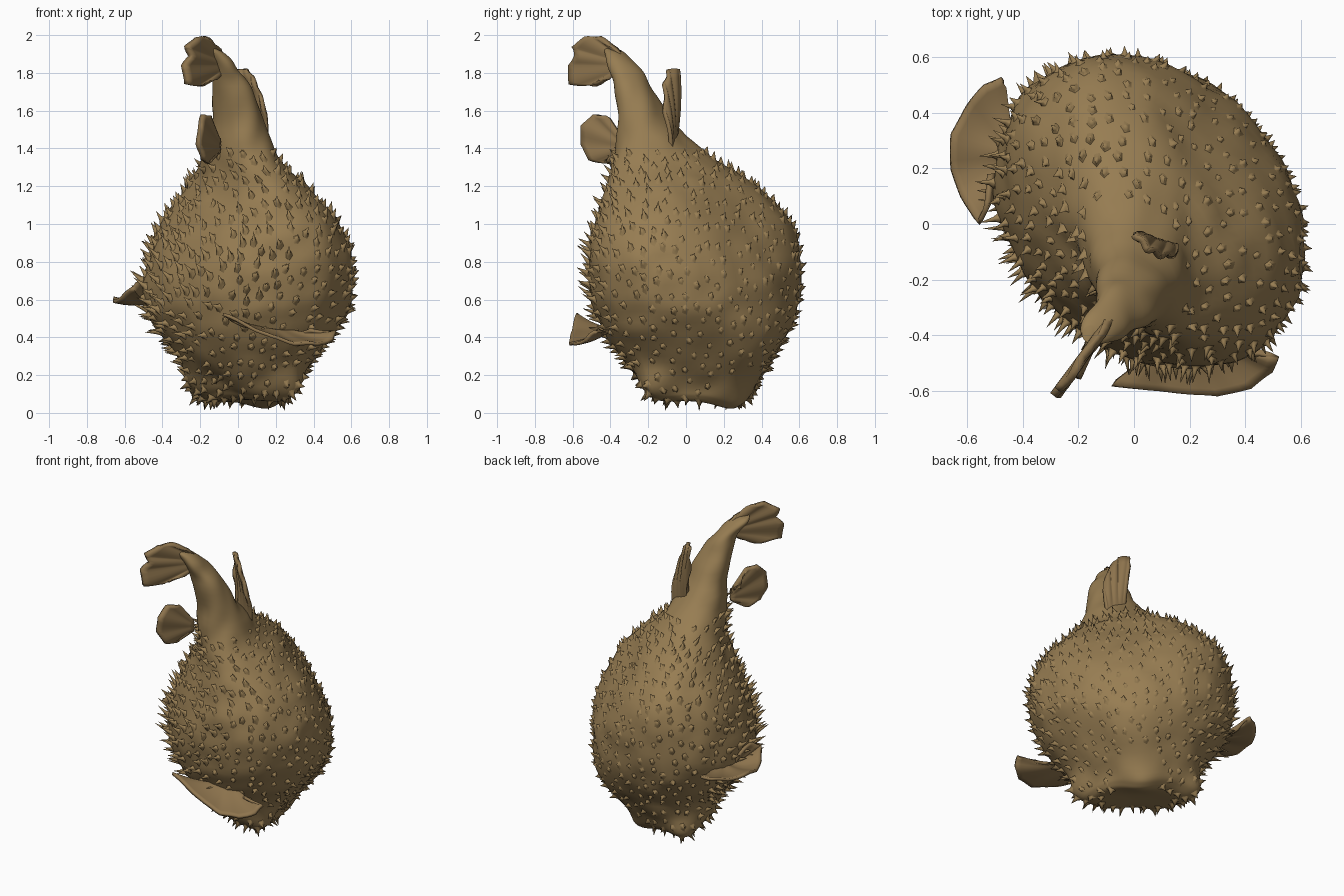
import bpy, bmesh, math, random
from mathutils import Vector, noise

if "Cube" in bpy.data.objects:
    bpy.data.objects.remove(bpy.data.objects["Cube"])

random.seed(4)

def material(name, rgb):
    m = bpy.data.materials.new(name)
    m.diffuse_color = (*rgb, 1)
    m.use_nodes = True
    m.node_tree.nodes["Principled BSDF"].inputs["Base Color"].default_value = m.diffuse_color
    return m

SKIN = material("skin", (0.31, 0.205, 0.085))
FIN = material("fin_skin", (0.27, 0.175, 0.075))

def make_object(name, verts, faces, mat, angle=60):
    me = bpy.data.meshes.new(name)
    me.from_pydata([tuple(v) for v in verts], [], faces)
    bm = bmesh.new()
    bm.from_mesh(me)
    bmesh.ops.recalc_face_normals(bm, faces=bm.faces)
    bm.to_mesh(me)
    bm.free()
    ob = bpy.data.objects.new(name, me)
    bpy.context.collection.objects.link(ob)
    me.materials.append(mat)
    bpy.context.view_layer.objects.active = ob
    ob.select_set(True)
    bpy.ops.object.shade_smooth_by_angle(angle=math.radians(angle))
    ob.select_set(False)
    return ob

# Body sections from snout to tail: z, x min, x max, y min, y max, diagonal skew
SECTIONS = [
    (.07, .05, .10, .06, .12, .4), (.065, -.15, .23, -.11, .26, .4),
    (.09, -.21, .27, -.17, .32, .4), (.14, -.25, .30, -.22, .37, .35),
    (.30, -.32, .41, -.35, .46, .2), (.45, -.43, .53, -.45, .55, .18),
    (.60, -.50, .60, -.50, .60, .2), (.80, -.48, .61, -.52, .61, .25),
    (1.0, -.41, .54, -.48, .56, .33), (1.2, -.27, .37, -.42, .39, .36),
    (1.33, -.20, .23, -.38, .18, .3), (1.5, -.15, .15, -.36, -.03, .22),
    (1.7, -.14, .08, -.37, -.17, .2), (1.82, -.14, .0, -.41, -.24, .2),
    (1.9, -.19, -.07, -.44, -.32, .2), (1.93, -.19, -.12, -.44, -.37, .2)]
LAST = len(SECTIONS) - 1

# Swellings and hollows: centre, push, radius
BUMPS = [((.17, .27, .08), (.02, .03, -.06), .13),      # mouth
         ((-.10, -.12, .08), (.02, .02, .03), .12),     # forehead, pulled in
         ((.26, -.16, .14), (.04, -.04, -.03), .09),    # eyes
         ((-.17, .27, .14), (-.04, .04, -.03), .09),
         ((.34, .38, .30), (.05, .05, -.03), .24),      # low, full belly
         ((.32, .34, 1.05), (-.05, -.05, 0), .30)]      # flatter upper belly

def section(a):
    i = min(int(a), LAST - 1)
    f = a - i
    p = [SECTIONS[max(0, min(LAST, i + k))] for k in (-1, 0, 1, 2)]
    return [.5 * (2 * b + (c - a0) * f + (2 * a0 - 5 * b + 4 * c - d) * f * f
                  + (3 * b - a0 - 3 * c + d) * f ** 3) for a0, b, c, d in zip(*p)]

def surface(a, t):
    z, x0, x1, y0, y1, skew = section(a)
    p = Vector(((x0 + x1) / 2 + (x1 - x0) / 2 * math.cos(t + skew / 2),
                (y0 + y1) / 2 + (y1 - y0) / 2 * math.sin(t - skew / 2), z))
    for c, push, r in BUMPS:
        p += Vector(push) * math.exp(-((p - Vector(c)).length / r) ** 2)
    out = Vector((math.cos(t), math.sin(t), 0))
    return p + out * noise.noise(p * 8) * .018 * min(1, a / 3)

# Body
RINGS, SEGS = 76, 72
verts = [surface(LAST * r / (RINGS - 1), 2 * math.pi * s / SEGS)
         for r in range(RINGS) for s in range(SEGS)]
faces = [(r * SEGS + s, r * SEGS + (s + 1) % SEGS,
          (r + 1) * SEGS + (s + 1) % SEGS, (r + 1) * SEGS + s)
         for r in range(RINGS - 1) for s in range(SEGS)]
faces += [tuple(range(SEGS)), tuple(range((RINGS - 1) * SEGS, RINGS * SEGS))]
make_object("body", verts, faces, SKIN)

# Spines: scattered low thorns, leaning to the tail, longer on the back than the belly
verts, faces, placed = [], [], []
for _ in range(7000):
    a, t = random.uniform(.9, 10.3), random.uniform(0, 2 * math.pi)
    p = surface(a, t)
    near_mouth = (p - Vector((.22, .30, .06))).length < .19
    if near_mouth or any((p - q).length_squared < .0034 for q in placed):
        continue
    placed.append(p)
    along = (surface(a + .05, t) - surface(a - .05, t)).normalized()
    around = (surface(a, t + .03) - surface(a, t - .03)).normalized()
    normal = around.cross(along).normalized()
    belly = max(0, normal.dot(Vector((.68, .73, 0))))
    size = random.uniform(.035, .06) * (1 - .5 * belly)
    if normal.dot(Vector((-.75, -.65, 0))) > .5 and .4 < p.z < .9:
        size *= 1.4
    lean = .75 if p.z > .2 else .1
    tip = (normal + along * lean + around * random.uniform(-.35, .35)) * size * .9
    k = len(verts)
    for grow, lift in ((1, -.05), (.45, .25)):
        for i in range(5):
            q = 2 * math.pi * i / 5
            verts.append(p + around * math.cos(q) * .024 * grow
                         + along * math.sin(q) * .034 * grow + tip * lift - normal * .003)
    verts.append(p + tip)
    for i in range(5):
        j = (i + 1) % 5
        faces += [(k + i, k + j, k + 5 + j, k + 5 + i), (k + 5 + i, k + 5 + j, k + 10)]
make_object("spines", verts, faces, SKIN, 100)

def along_line(pts, f):
    f *= len(pts) - 1
    i = min(int(f), len(pts) - 2)
    return Vector(pts[i]).lerp(Vector(pts[i + 1]), f - i)

def fin(name, root, edge, bow=(0, 0, 0), thick=.018, ribs=32, rows=8):
    """Rippled web stretched between a root line and an outer edge line."""
    normal = (Vector(edge[-1]) - Vector(edge[0])).cross(
        along_line(edge, .5) - along_line(root, .5)).normalized()
    verts = []
    for i in range(ribs + 1):
        a, b = along_line(root, i / ribs), along_line(edge, i / ribs)
        for j in range(rows + 1):
            f = j / rows
            verts.append(a.lerp(b, f) + Vector(bow) * math.sin(math.pi * f)
                         + normal * .006 * f * math.sin(i * math.pi / 3.5))
    n = rows + 1
    faces = [(i * n + j, i * n + j + 1, (i + 1) * n + j + 1, (i + 1) * n + j)
             for i in range(ribs) for j in range(rows)]
    ob = make_object(name, verts, faces, FIN)
    mod = ob.modifiers.new("thickness", 'SOLIDIFY')
    mod.thickness, mod.offset = thick, 0

# Tail fin
tail = [(-.40, 1.77), (-.50, 1.73), (-.61, 1.74), (-.62, 1.84), (-.58, 1.89),
        (-.60, 1.94), (-.53, 1.99), (-.46, 1.99), (-.37, 1.93)]
fin("tail_fin", [(-.09, -.36, 1.80), (-.09, -.34, 1.90)],
    [(-.06 + (y + .32) * .75, y, z) for y, z in tail], thick=.03)

# Round fin low on the tail stalk
disc = [(-.39, 1.37), (-.43, 1.32), (-.51, 1.34), (-.555, 1.42), (-.55, 1.52),
        (-.49, 1.58), (-.42, 1.57), (-.38, 1.50), (-.38, 1.45)]
fin("round_fin", [(-.10, -.33, 1.38), (-.10, -.33, 1.45)],
    [(-.13 + (y + .36) * .4, y, z) for y, z in disc], thick=.025)

# Upright fin on the other side of the stalk
fin("upright_fin", [(.02, -.06, 1.42), (.08, -.06, 1.42), (.15, -.08, 1.40)],
    [(.01, -.06, 1.65), (.0, -.035, 1.82), (.05, -.09, 1.82), (.10, -.115, 1.74),
     (.15, -.115, 1.58)], bow=(.01, .01, 0), thick=.022)

# Side fins
fin("left_side_fin",
    [(-.46, .18, .56), (-.46, .25, .60), (-.44, .32, .60)],
    [(-.52, .18, .66), (-.53, .06, .70), (-.56, .0, .66), (-.62, .09, .61), (-.66, .20, .59),
     (-.66, .32, .61), (-.60, .43, .60), (-.54, .50, .62), (-.47, .53, .63), (-.47, .42, .58)],
    bow=(0, 0, -.015))
fin("right_side_fin",
    [(.10, -.43, .45), (.20, -.42, .44), (.30, -.40, .43)],
    [(.0, -.53, .48), (-.08, -.58, .52), (.06, -.60, .46), (.18, -.61, .40), (.30, -.62, .37),
     (.42, -.59, .36), (.50, -.53, .39), (.52, -.48, .43), (.38, -.47, .44)],
    bow=(0, 0, -.01))
